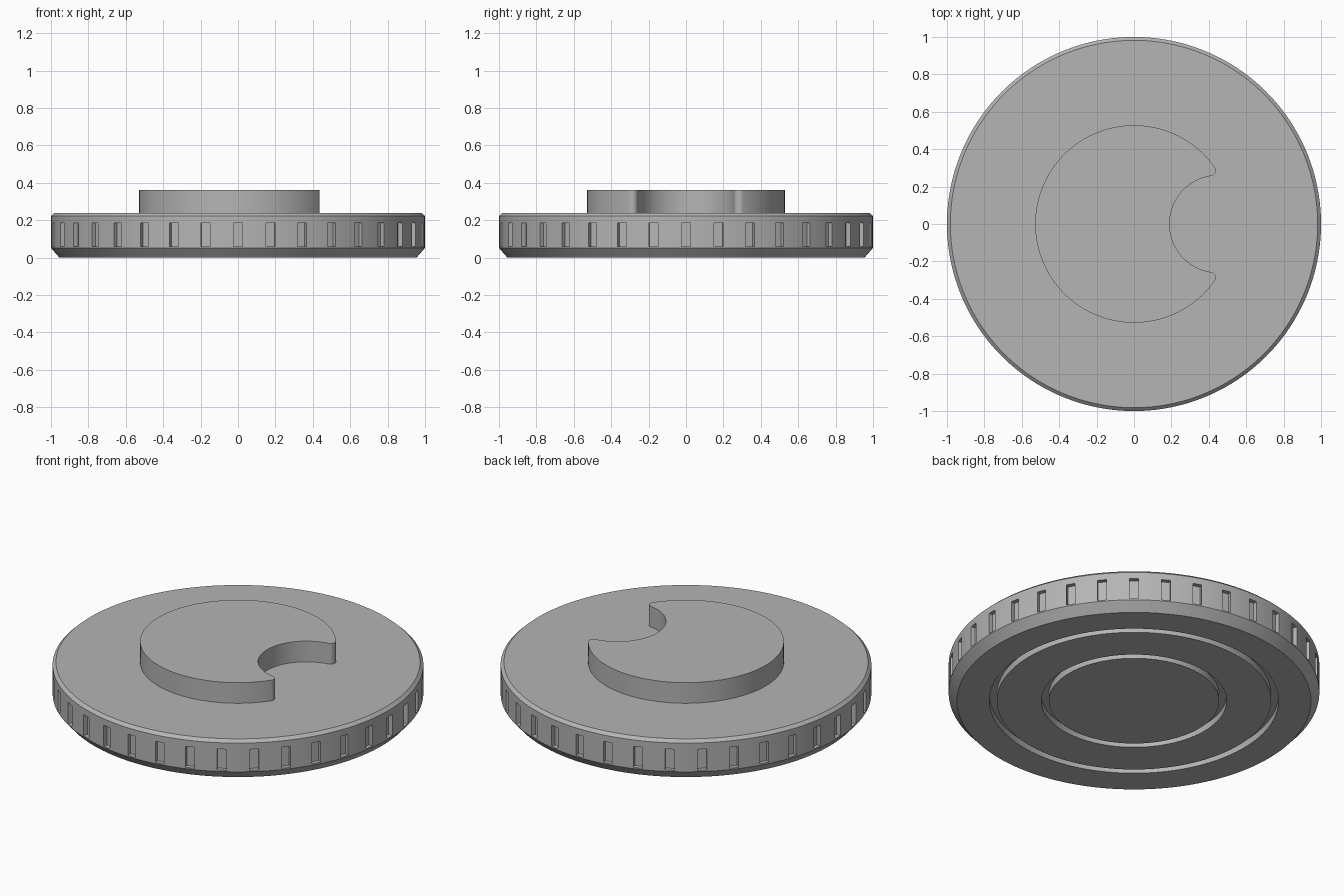
import bpy, bmesh, math
from mathutils import Vector

if "Cube" in bpy.data.objects:
    bpy.data.objects.remove(bpy.data.objects["Cube"], do_unlink=True)

GREY = (0.46, 0.46, 0.46, 1)
SLOTS, SLOT_HALF, SLOT_DEPTH = 36, 0.025, 0.025
SLOT_LOW, SLOT_HIGH = 0.06, 0.185
DISC_TOP, KNOB_TOP = 0.24, 0.363

grey = bpy.data.materials.new("plain grey")
grey.use_nodes = True
grey.diffuse_color = GREY
grey.node_tree.nodes["Principled BSDF"].inputs["Base Color"].default_value = GREY


def finish(name, bm):
    bmesh.ops.recalc_face_normals(bm, faces=bm.faces)
    mesh = bpy.data.meshes.new(name)
    bm.to_mesh(mesh)
    bm.free()
    mesh.materials.append(grey)
    obj = bpy.data.objects.new(name, mesh)
    bpy.context.collection.objects.link(obj)
    bpy.ops.object.select_all(action='DESELECT')
    obj.select_set(True)
    bpy.context.view_layer.objects.active = obj
    bpy.ops.object.shade_smooth_by_angle(angle=math.radians(25))
    return obj


def groove(inner, outer, depth=0.04):
    return [(inner, 0), (inner, depth), (outer, depth), (outer, 0)]


# Disc: lathed profile with two ring grooves underneath
profile = groove(0.46, 0.50) + groove(0.74, 0.78) + [
    (0.955, 0), (1, 0.052), (1, SLOT_LOW), (1, SLOT_HIGH),
    (1, 0.223), (0.982, DISC_TOP)]
step = math.tau / SLOTS
angles = []
for i in range(SLOTS):
    start = i * step - SLOT_HALF
    gap = step - 2 * SLOT_HALF
    angles += [start] + [start + 2 * SLOT_HALF + gap * k / 4 for k in range(4)]

bm = bmesh.new()
rings = [[bm.verts.new((r * math.cos(a), r * math.sin(a), z)) for a in angles]
         for r, z in profile]
slot_faces = []
for low, high in zip(rings, rings[1:]):
    for j in range(len(angles)):
        k = (j + 1) % len(angles)
        face = bm.faces.new((low[j], low[k], high[k], high[j]))
        if low is rings[profile.index((1, SLOT_LOW))] and j % 5 == 0:
            slot_faces.append(face)
bm.faces.new(rings[0])
bm.faces.new(rings[-1])

# Grip slots sunk into the rim
extruded = bmesh.ops.extrude_discrete_faces(bm, faces=slot_faces)["faces"]
for face in extruded:
    c = face.calc_center_median()
    inward = Vector((-c.x, -c.y, 0)).normalized()
    bmesh.ops.translate(bm, verts=face.verts, vec=inward * SLOT_DEPTH)
finish("grip_disc", bm)


# Knob: round plate with a circular bite and rounded horns
def arc(cx, cy, r, start, end, n):
    return [(cx + r * math.cos(start + (end - start) * i / n),
             cy + r * math.sin(start + (end - start) * i / n))
            for i in range(n + 1)]


R, BITE_X, BITE_R, HORN_R = 0.528, 0.45, 0.26, 0.03
hx = ((R - HORN_R) ** 2 - (BITE_R + HORN_R) ** 2 + BITE_X ** 2) / (2 * BITE_X)
hy = math.sqrt((R - HORN_R) ** 2 - hx ** 2)
outer_angle = math.atan2(hy, hx)
bite_angle = math.atan2(hy, hx - BITE_X)
horn_end = math.atan2(-hy, BITE_X - hx)
outline = arc(0, 0, R, outer_angle, math.tau - outer_angle, 96)
outline += arc(hx, -hy, HORN_R, -outer_angle, -horn_end, 12)[1:]
outline += arc(BITE_X, 0, BITE_R, math.tau - bite_angle, bite_angle, 48)[1:]
outline += arc(hx, hy, HORN_R, horn_end, outer_angle, 12)[1:-1]

bm = bmesh.new()
base = bm.faces.new([bm.verts.new((x, y, DISC_TOP)) for x, y in outline])
top = bmesh.ops.extrude_face_region(bm, geom=[base], use_keep_orig=True)["geom"]
bmesh.ops.translate(bm, vec=(0, 0, KNOB_TOP - DISC_TOP),
                    verts=[v for v in top if isinstance(v, bmesh.types.BMVert)])
finish("crescent_knob", bm)
